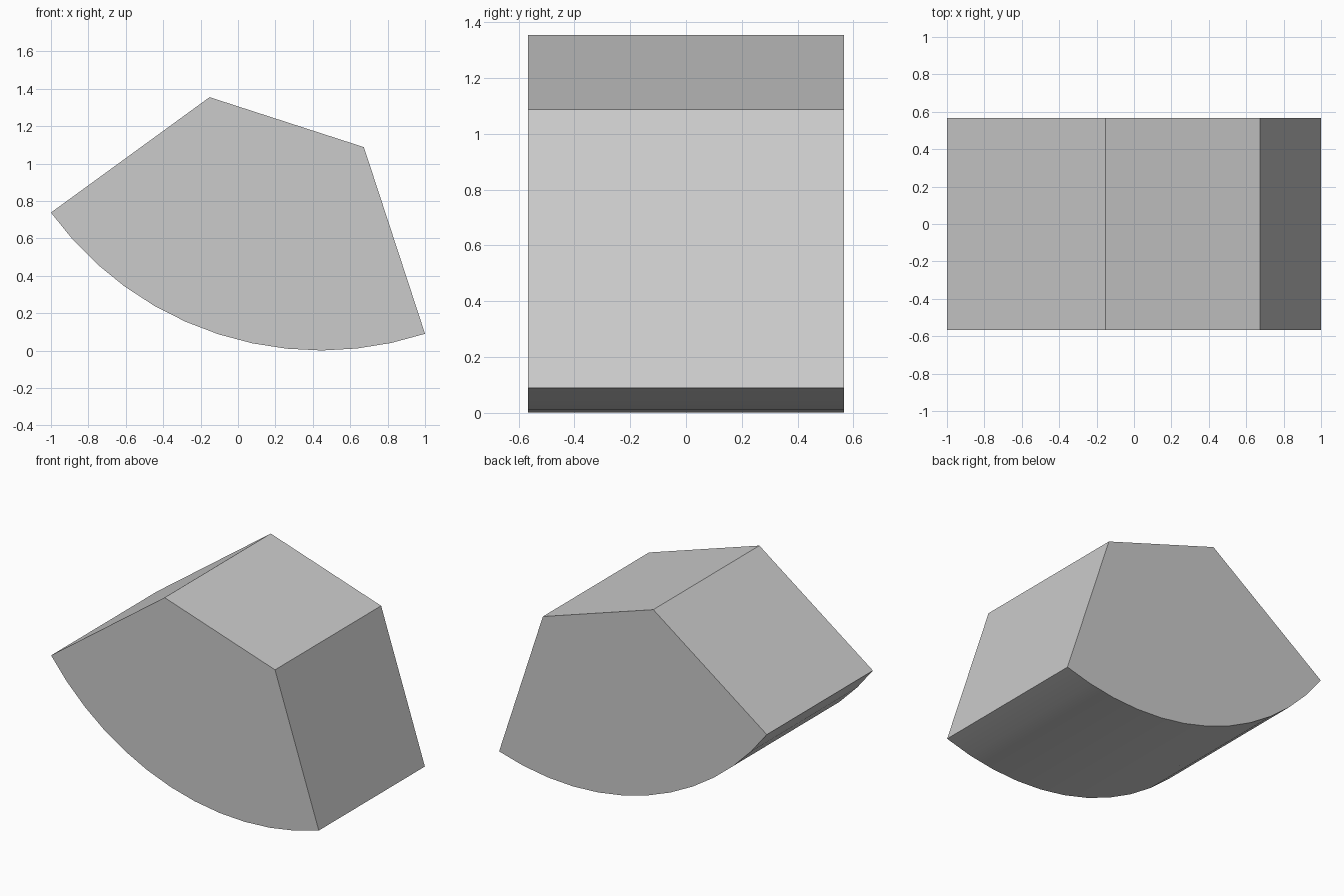
import bpy
import bmesh
import math
from mathutils import Vector

cube = bpy.data.objects.get("Cube")
if cube:
    bpy.data.objects.remove(cube, do_unlink=True)

HALF_DEPTH = 0.566
ARC_STEPS = 12
SAG = 0.343


def material(name, color):
    mat = bpy.data.materials.new(name)
    mat.use_nodes = True
    mat.diffuse_color = color
    mat.node_tree.nodes["Principled BSDF"].inputs["Base Color"].default_value = color
    return mat


def arc(a, b, sag, steps):
    """Points from a to b along a circular arc that bulges downward."""
    mid, half = (a + b) / 2, (b - a).length / 2
    radius = (half * half + sag * sag) / (2 * sag)
    up = Vector((a.y - b.y, b.x - a.x)).normalized()
    center = mid + up * (radius - sag)
    spread = math.asin(half / radius)
    along = (b - a).normalized()
    points = []
    for i in range(steps + 1):
        t = spread * (2 * i / steps - 1)
        points.append(center + radius * (along * math.sin(t) - up * math.cos(t)))
    return points


# Side profile: curved underside, then the three flat upper sides
profile = arc(Vector((-1, 0.738)), Vector((1, 0.09)), SAG, ARC_STEPS)
profile += [Vector((0.673, 1.088)), Vector((-0.152, 1.355))]

# Extrude the profile from front to back
bm = bmesh.new()
front = bm.faces.new([bm.verts.new((p.x, -HALF_DEPTH, p.y)) for p in profile])
result = bmesh.ops.extrude_face_region(bm, geom=[front], use_keep_orig=True)
moved = [g for g in result["geom"] if isinstance(g, bmesh.types.BMVert)]
bmesh.ops.translate(bm, verts=moved, vec=(0, 2 * HALF_DEPTH, 0))
bmesh.ops.recalc_face_normals(bm, faces=bm.faces)

mesh = bpy.data.meshes.new("curved_block")
bm.to_mesh(mesh)
bm.free()
mesh.materials.append(material("plain grey", (0.6, 0.6, 0.6, 1)))
block = bpy.data.objects.new("curved_block", mesh)
bpy.context.collection.objects.link(block)

# Smooth underside with crisp outer edges
bpy.context.view_layer.objects.active = block
block.select_set(True)
bpy.ops.object.shade_smooth_by_angle(angle=math.radians(30))
